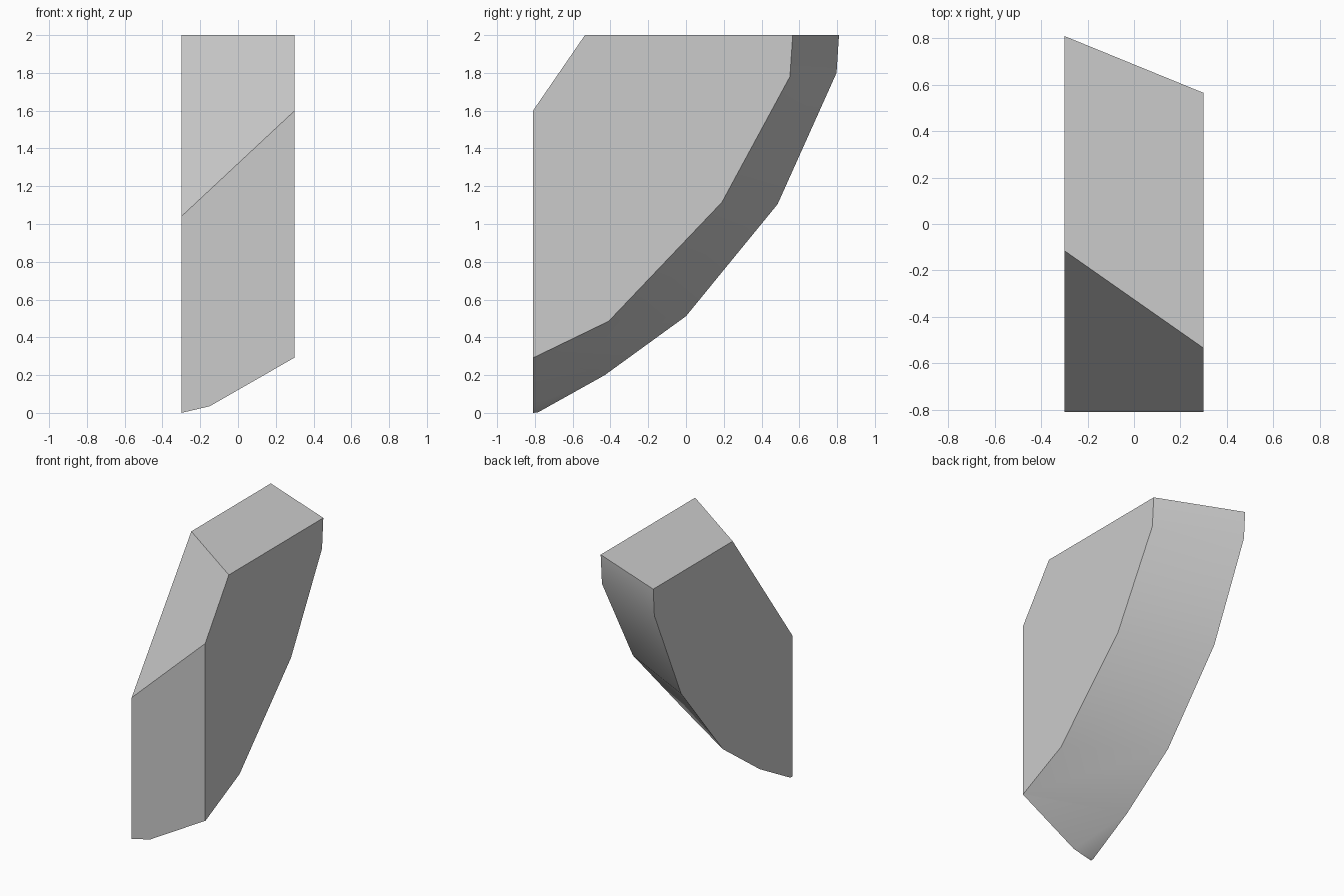
import bpy
import bmesh
import math

cube = bpy.data.objects.get("Cube")
if cube:
    bpy.data.objects.remove(cube, do_unlink=True)

# Plain grey material
grey = bpy.data.materials.new("plain_grey")
grey.use_nodes = True
colour = (0.6, 0.6, 0.6, 1)
grey.diffuse_color = colour
grey.node_tree.nodes["Principled BSDF"].inputs["Base Color"].default_value = colour

# Side outlines (y, z): front crease, top edge, then down the curved back to the toe
HALF = 0.3
back_side = [(-.81, 1.04), (-.115, 2), (.81, 2), (.797, 1.8), (.485, 1.105),
             (0, .512), (-.43, .2), (-.785, .002), (-.81, 0)]
near_side = [(-.81, 1.6), (-.535, 2), (.565, 2), (.55, 1.78), (.19, 1.115),
             (-.41, .485), (-.8, .296), (-.81, .293)]

bm = bmesh.new()
a = [bm.verts.new((-HALF, y, z)) for y, z in back_side]
b = [bm.verts.new((HALF, y, z)) for y, z in near_side]
toe = bm.verts.new((-.15, -.81, .035))

# Side caps
bm.faces.new(a)
bm.faces.new(b)

# Sloped front, top and curved back, lofted between the outlines
for i in range(6):
    loft = bm.faces.new((a[i], a[i + 1], b[i + 1], b[i]))
    loft.smooth = i > 1

# Rounded toe and upright front
for corners in ((a[6], toe, b[7], b[6]), (a[6], a[7], toe), (a[7], a[8], toe)):
    bm.faces.new(corners).smooth = True
bm.faces.new((a[0], a[8], toe, b[7], b[0]))
bmesh.ops.recalc_face_normals(bm, faces=bm.faces)

mesh = bpy.data.meshes.new("wedge_block")
bm.to_mesh(mesh)
bm.free()
mesh.materials.append(grey)
block = bpy.data.objects.new("wedge_block", mesh)
bpy.context.collection.objects.link(block)

# Soft curved back with crisp rims
bpy.ops.object.select_all(action="DESELECT")
block.select_set(True)
bpy.context.view_layer.objects.active = block
bpy.ops.object.shade_smooth_by_angle(angle=math.radians(35))
